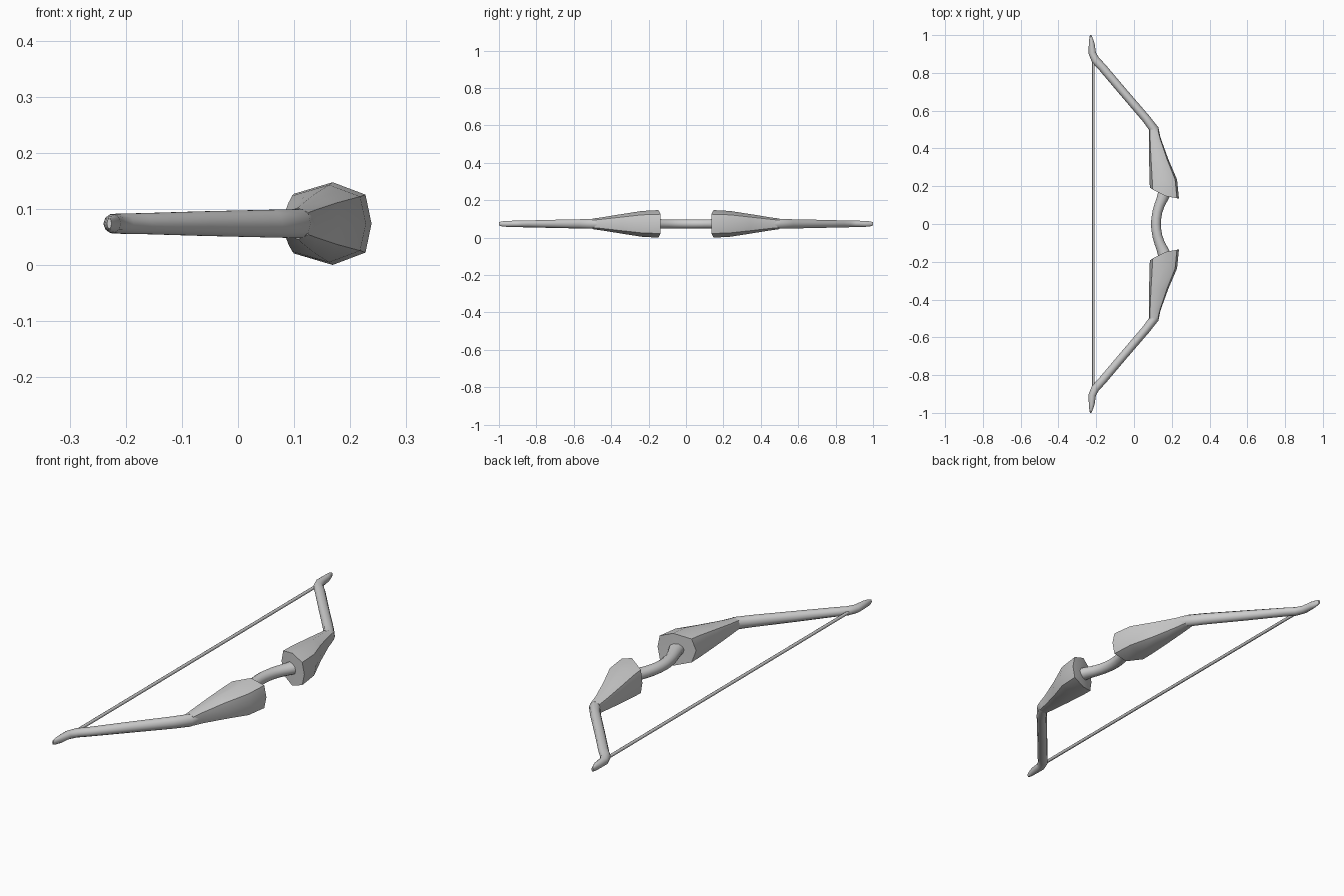
import bpy, math
from mathutils import Vector

if "Cube" in bpy.data.objects:
    bpy.data.objects.remove(bpy.data.objects["Cube"])

ZC = 0.0737  # height of the bow's flat mid plane


def make(name, rings, mirror=False):
    """Skin a list of vertex rings into a capped object."""
    n = len(rings[0])
    verts = [v for r in rings for v in r]
    faces = []
    for i in range(len(rings) - 1):
        a, b = i * n, (i + 1) * n
        faces += [(a + k, a + (k + 1) % n, b + (k + 1) % n, b + k) for k in range(n)]
    faces += [tuple(reversed(range(n))), tuple(range(len(verts) - n, len(verts)))]
    me = bpy.data.meshes.new(name)
    me.from_pydata(verts, [], faces)
    ob = bpy.data.objects.new(name, me)
    bpy.context.collection.objects.link(ob)
    bpy.ops.object.select_all(action='DESELECT')
    ob.select_set(True)
    bpy.context.view_layer.objects.active = ob
    bpy.ops.object.mode_set(mode='EDIT')
    bpy.ops.mesh.select_all(action='SELECT')
    bpy.ops.mesh.normals_make_consistent(inside=False)
    bpy.ops.object.mode_set(mode='OBJECT')
    bpy.ops.object.shade_smooth_by_angle(angle=math.radians(50))
    if mirror:
        m = ob.modifiers.new("mirror", 'MIRROR')
        m.use_axis = (False, True, False)
        m.use_mirror_merge = False
    return ob


def tube(name, path, n=10, mirror=False):
    """Tube along (x, y, in-plane radius, vertical radius) stations."""
    rings = []
    for i, (x, y, r, rz) in enumerate(path):
        p, q = path[max(i - 1, 0)], path[min(i + 1, len(path) - 1)]
        d = Vector((q[0] - p[0], q[1] - p[1])).normalized()
        side = Vector((d.y, -d.x))
        ring = []
        for k in range(n):
            t = 2 * math.pi * k / n
            c, s = math.cos(t), math.sin(t)
            ring.append((x + side.x * r * c, y + side.y * r * c, ZC + rz * s))
        rings.append(ring)
    return make(name, rings, mirror)


# Flared octagonal guards either side of the grip
OCT = [(1, 0), (.86, .7), (.1, 1), (-.8, .72), (-1, 0),
       (-.8, -.72), (.1, -1), (.86, -.7)]


def oct_ring(x0, x1, rz, yfun):
    cx, rx = (x0 + x1) / 2, (x1 - x0) / 2
    return [(cx + rx * u, yfun(cx + rx * u), ZC + rz * v) for u, v in OCT]


def rim(x):
    return .136 + 2.4 * (.238 - x) ** 2


guard = [oct_ring(.12, .2, .035, lambda x: rim(x) + .002),
         oct_ring(.084, .238, .0737, rim)]
for y, x0, x1, rz in [(.235, .082, .228, .069), (.345, .08, .181, .052),
                      (.45, .079, .143, .035), (.5, .08, .129, .028)]:
    guard.append(oct_ring(x0, x1, rz, lambda x, y=y: y))
make("guard", guard, mirror=True)

# Curved grip
half = [(.118, .03, .026, .025), (.124, .065, .026, .025), (.135, .1, .027, .025),
        (.15, .135, .03, .026), (.165, .175, .036, .028)]
grip = [(x, -y, r, z) for x, y, r, z in reversed(half)]
tube("grip", grip + [(.116, 0, .026, .025)] + half)

# Limbs with recurved tips
tube("limb", [(.115, .46, .024, .027), (.108, .5, .024, .027), (.062, .56, .0225, .026),
              (-.06, .702, .022, .023), (-.17, .832, .022, .0195),
              (-.204, .868, .022, .019), (-.221, .905, .0195, .018),
              (-.224, .955, .0155, .017), (-.228, .985, .0085, .014),
              (-.2295, 1.0, .004, .009)], mirror=True)

# Bowstring
tube("bowstring", [(-.215, -.86, .007, .007), (-.215, .86, .007, .007)], n=8)
